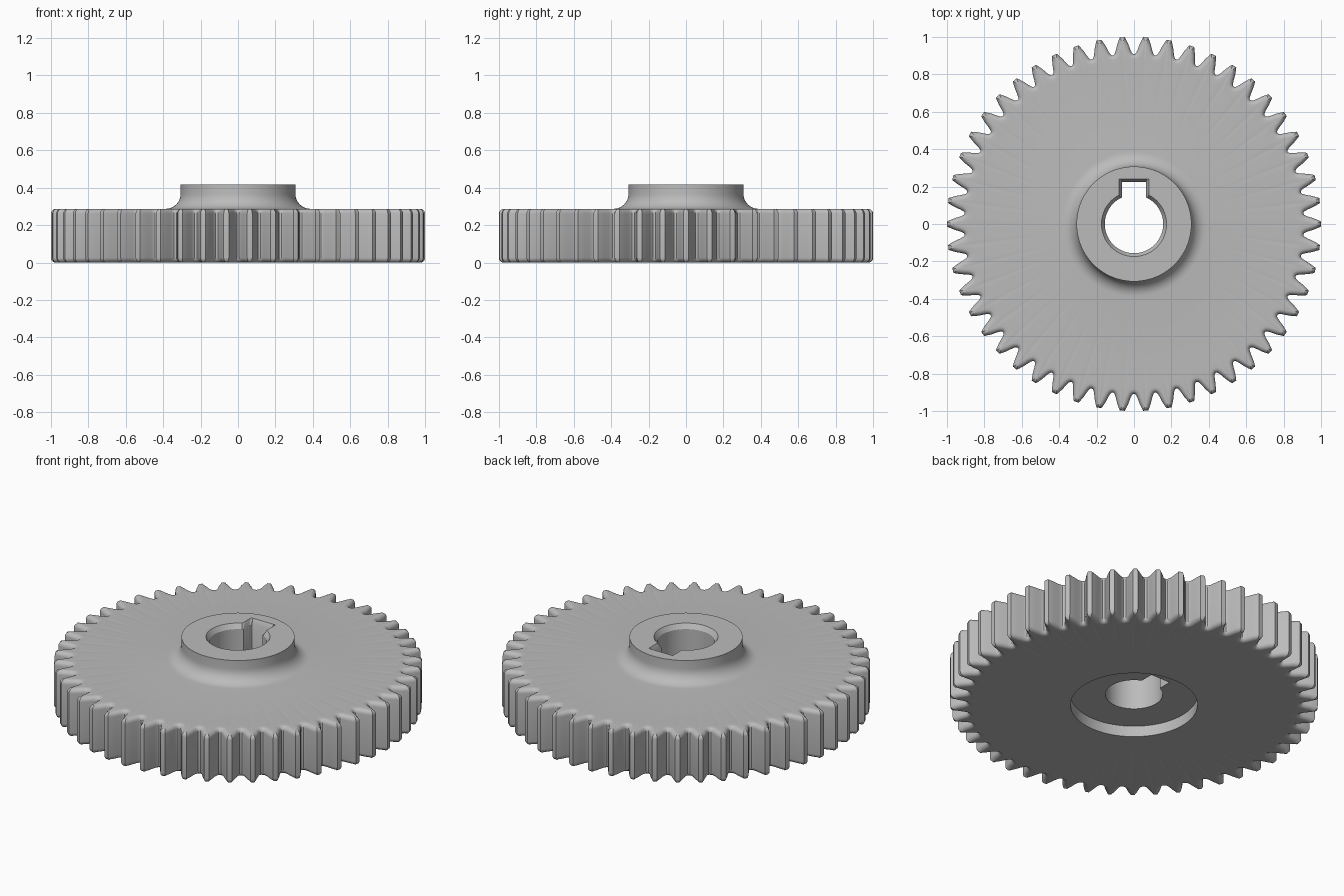
import bpy, bmesh
from math import sin, cos, pi, sqrt, asin, atan, hypot

if "Cube" in bpy.data.objects:
    bpy.data.objects.remove(bpy.data.objects["Cube"], do_unlink=True)

TEETH = 50
RIM_TOP = 0.287       # height of the toothed rim
HUB_TOP = 0.418
ROUND = 0.026         # rounding along the tooth edges
FILLET = 0.08         # blend between web and hub
HUB_R = 0.307
RECESS_R, RECESS_Z = 0.345, 0.065

# Half tooth from valley to tip: (radius, distance from the tooth centre line)
half = [(0.908, 0.908 * pi / TEETH), (0.910, 0.0505), (0.917, 0.0455),
        (0.930, 0.0400), (0.9615, 0.0302), (0.985, 0.0205), (1.0, 0.0135)]
VERTS = TEETH * (2 * len(half) - 1)


def inset_half(d):
    """Half tooth inset by d, stopping at the centre line; gives (r, u, drop)."""
    r0, u0 = half[0]
    before = (half[1][0], 2 * u0 - half[1][1])
    after = (half[-1][0], -half[-1][1])
    pts = [before] + half + [after]
    out = []
    for p, (r, u), n in zip(pts, pts[1:], pts[2:]):
        dr, du = n[0] - p[0], n[1] - p[1]
        length = hypot(dr, du)
        dr, du = dr / length, du / length
        e = min(d, 1.4 * u)
        if dr > 0.01:
            e = min(e, (u - 0.0008) / dr)
        drop = ROUND - sqrt(max(0, ROUND ** 2 - (ROUND - e) ** 2))
        out.append((r + du * e, u - dr * e, drop))
    return out


def tooth_ring(d, z, up):
    """Full toothed outline; the edge rounding falls away from height z."""
    pts = inset_half(d)
    ring = []
    for k in range(TEETH):
        c = 2 * pi * k / TEETH
        sides = [(p, -1) for p in pts] + [(p, 1) for p in pts[:0:-1]]
        for (r, u, drop), s in sides:
            a = c + s * u / r
            ring.append((r * cos(a), r * sin(a), z - up * drop))
    return ring


def angles():
    return [2 * pi * j / VERTS - pi / TEETH for j in range(VERTS)]


def circle(r, z):
    return [(r * cos(a), r * sin(a), z) for a in angles()]


def keyed(r, half_width, key_top, z):
    """Round bore outline with a square keyway towards +y."""
    ang = angles()
    for off in (asin(half_width / r), atan(half_width / key_top)):
        for s in (-1, 1):
            target = pi / 2 + s * off
            j = min(range(VERTS), key=lambda i: abs(ang[i] - target))
            ang[j] = target
    ring = []
    for a in ang:
        rad = r
        if sin(a) > 0:
            side = half_width / max(abs(cos(a)), 1e-6)
            rad = max(r, min(side, key_top / sin(a)))
        ring.append((rad * cos(a), rad * sin(a), z))
    return ring


# Toothed rim: rounded bottom edge, flanks, rounded top edge
steps = [ROUND * (1 - cos(pi / 2 * i / 5)) for i in range(6)]
rings = [tooth_ring(d, 0, -1) for d in reversed(steps)]
rings += [tooth_ring(d, RIM_TOP, 1) for d in steps]

# Web, hub fillet and hub
rings.append(circle(0.86, RIM_TOP))
for i in range(9):
    t = pi / 2 * i / 8
    rings.append(circle(HUB_R + FILLET * (1 - sin(t)),
                        RIM_TOP + FILLET * (1 - cos(t))))
rings.append(circle(HUB_R, HUB_TOP))

# Chamfered keyed bore
rings.append(keyed(0.174, 0.08, 0.24, HUB_TOP))
rings.append(keyed(0.156, 0.064, 0.224, HUB_TOP - 0.028))
rings.append(keyed(0.156, 0.064, 0.224, RECESS_Z))

# Recess in the underside
rings.append(circle(RECESS_R, RECESS_Z))
rings.append(circle(RECESS_R, 0))
rings.append(circle(0.86, 0))

# Loft the rings into one closed solid
bm = bmesh.new()
loops = [[bm.verts.new(p) for p in ring] for ring in rings]
for a, b in zip(loops, loops[1:] + loops[:1]):
    for j in range(VERTS):
        k = (j + 1) % VERTS
        bm.faces.new((a[j], a[k], b[k], b[j]))
bmesh.ops.remove_doubles(bm, verts=bm.verts, dist=1e-5)
bmesh.ops.recalc_face_normals(bm, faces=bm.faces)
mesh = bpy.data.meshes.new("spur_gear")
bm.to_mesh(mesh)
bm.free()

gear = bpy.data.objects.new("spur_gear", mesh)
bpy.context.collection.objects.link(gear)

# Plain grey metal
grey = bpy.data.materials.new("grey_metal")
grey.use_nodes = True
colour = (0.5, 0.5, 0.5, 1)
grey.diffuse_color = colour
grey.node_tree.nodes["Principled BSDF"].inputs["Base Color"].default_value = colour
mesh.materials.append(grey)

bpy.ops.object.select_all(action='DESELECT')
gear.select_set(True)
bpy.context.view_layer.objects.active = gear
bpy.ops.object.shade_smooth_by_angle(angle=pi / 6)
